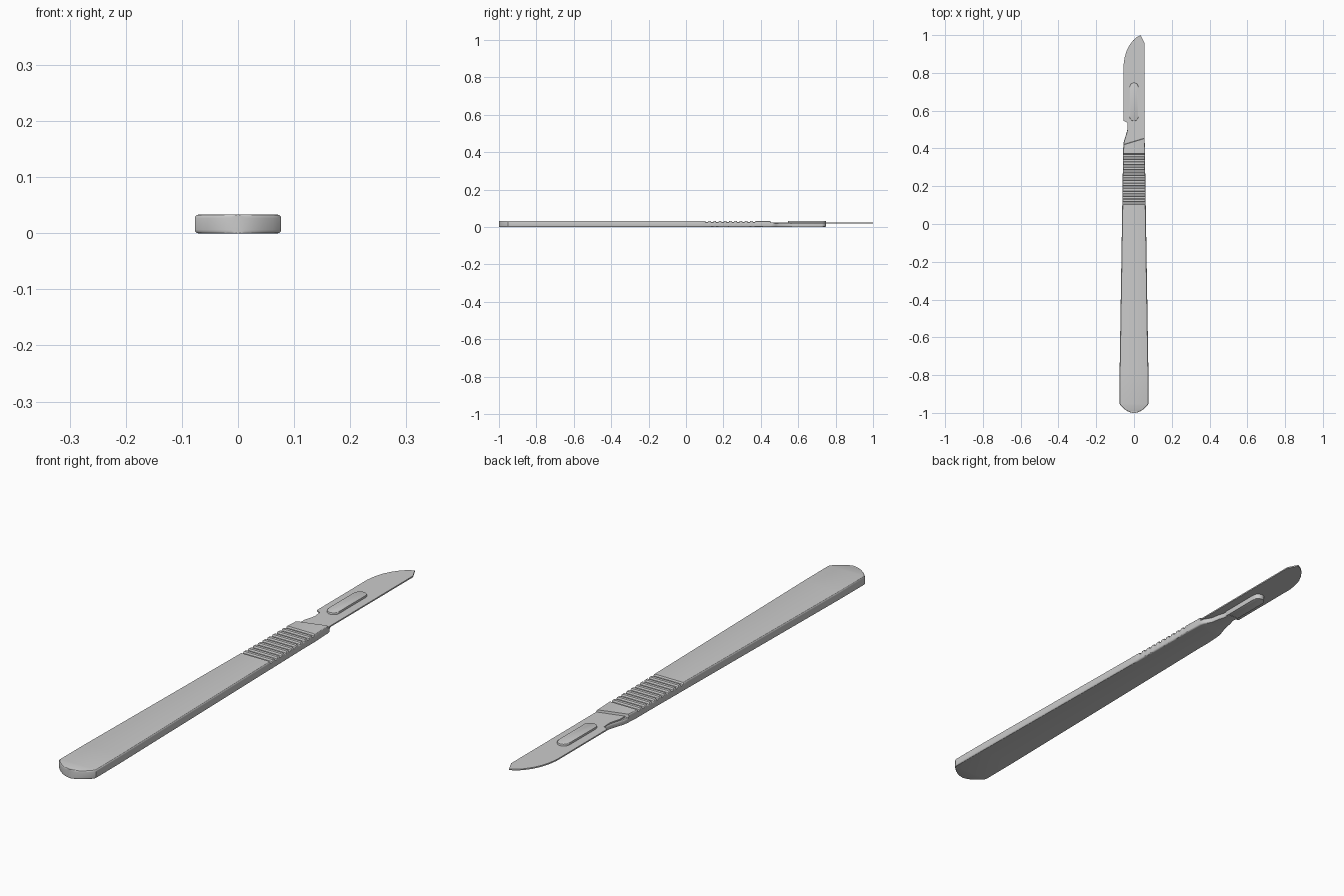
import bpy, bmesh, math

if "Cube" in bpy.data.objects:
    bpy.data.objects.remove(bpy.data.objects["Cube"])

TOP = 0.033


def finish(name, bm):
    bmesh.ops.recalc_face_normals(bm, faces=bm.faces)
    me = bpy.data.meshes.new(name)
    bm.to_mesh(me)
    bm.free()
    ob = bpy.data.objects.new(name, me)
    bpy.context.collection.objects.link(ob)
    bpy.ops.object.select_all(action='DESELECT')
    ob.select_set(True)
    bpy.context.view_layer.objects.active = ob
    bpy.ops.object.shade_smooth_by_angle(angle=math.radians(30))
    return ob


def section(bm, y, hw, top, skew=0.0, rad=0.006, seg=3):
    # rounded rectangle across the handle, optionally slanted in y
    r = min(rad, hw * 0.5)
    ring = []
    for k, (sx, cz) in enumerate([(1, top - r), (-1, top - r), (-1, r), (1, r)]):
        for j in range(seg + 1):
            a = math.pi / 2 * (k + j / seg)
            x = sx * (hw - r) + r * math.cos(a)
            ring.append(bm.verts.new((x, y + skew * x, cz + r * math.sin(a))))
    return ring


def prism(name, pts, z0, z1, bevel=0.0):
    bm = bmesh.new()
    low = [bm.verts.new((x, y, z0)) for x, y in pts]
    high = [bm.verts.new((x, y, z1)) for x, y in pts]
    bm.faces.new(low)
    bm.faces.new(high)
    n = len(pts)
    for i in range(n):
        bm.faces.new((low[i], low[(i + 1) % n], high[(i + 1) % n], high[i]))
    if bevel:
        edges = [e for e in bm.edges if abs(e.verts[0].co.z - e.verts[1].co.z) < 1e-6]
        bmesh.ops.bevel(bm, geom=edges, offset=bevel, segments=2, affect='EDGES', profile=0.5)
    return finish(name, bm)


# Handle: lofted sections of (y, half width, top height, slant)
secs = []
for i in range(9):  # rounded butt
    x = 0.004 + 0.066 * i / 8
    secs.append((-1 + 0.038 * (x / 0.07) ** 2, x, TOP, 0))
secs += [(-0.952, 0.077, TOP, 0), (-0.8, 0.0765, TOP, 0)]


def width(y):
    return 0.0765 - 0.0175 * min(1, (y + 0.8) / 1.1)


for y in (-0.5, -0.2, 0.08):
    secs.append((y, width(y), TOP, 0))
for i in range(10):  # grip grooves
    y0 = 0.103 + 0.028 * i
    for dy, dz in ((0, 0), (0.003, 0.006), (0.014, 0.006), (0.017, 0)):
        secs.append((y0 + dy, width(y0), TOP - dz, 0))
# slanted shoulder, then the neck narrowing to the blade mount
secs += [(0.436, 0.056, TOP, 0.3), (0.438, 0.056, 0.021, 0.3),
         (0.455, 0.053, 0.021, 0.25), (0.475, 0.044, 0.021, 0.15),
         (0.495, 0.036, 0.021, 0), (0.53, 0.030, 0.021, 0),
         (0.55, 0.023, 0.021, 0), (0.58, 0.022, 0.021, 0)]
bm = bmesh.new()
rings = [section(bm, *s) for s in secs]
for a, b in zip(rings, rings[1:]):
    n = len(a)
    for i in range(n):
        bm.faces.new((a[i], a[(i + 1) % n], b[(i + 1) % n], b[i]))
bm.faces.new(rings[0])
bm.faces.new(rings[-1])
finish("handle", bm)

# Blade mount: rounded key passing through the blade slot
r = 0.023
key = []
for cy, start in ((0.725, 0), (0.568, math.pi)):
    for j in range(13):
        a = start + math.pi * j / 12
        key.append((r * math.cos(a), cy + r * math.sin(a)))
prism("blade_mount", key, 0.001, TOP, 0.003)

# Blade: thin plate with curved cutting edge
blade = [(0.055, 0.455), (0.055, 0.96), (0.035, 1.0), (0.015, 0.99), (-0.005, 0.972),
         (-0.025, 0.945), (-0.04, 0.915), (-0.05, 0.88), (-0.055, 0.845),
         (-0.055, 0.547), (-0.036, 0.537), (-0.033, 0.505), (-0.038, 0.48),
         (-0.045, 0.46), (-0.045, 0.426)]
prism("blade", blade, 0.0205, 0.0255)
